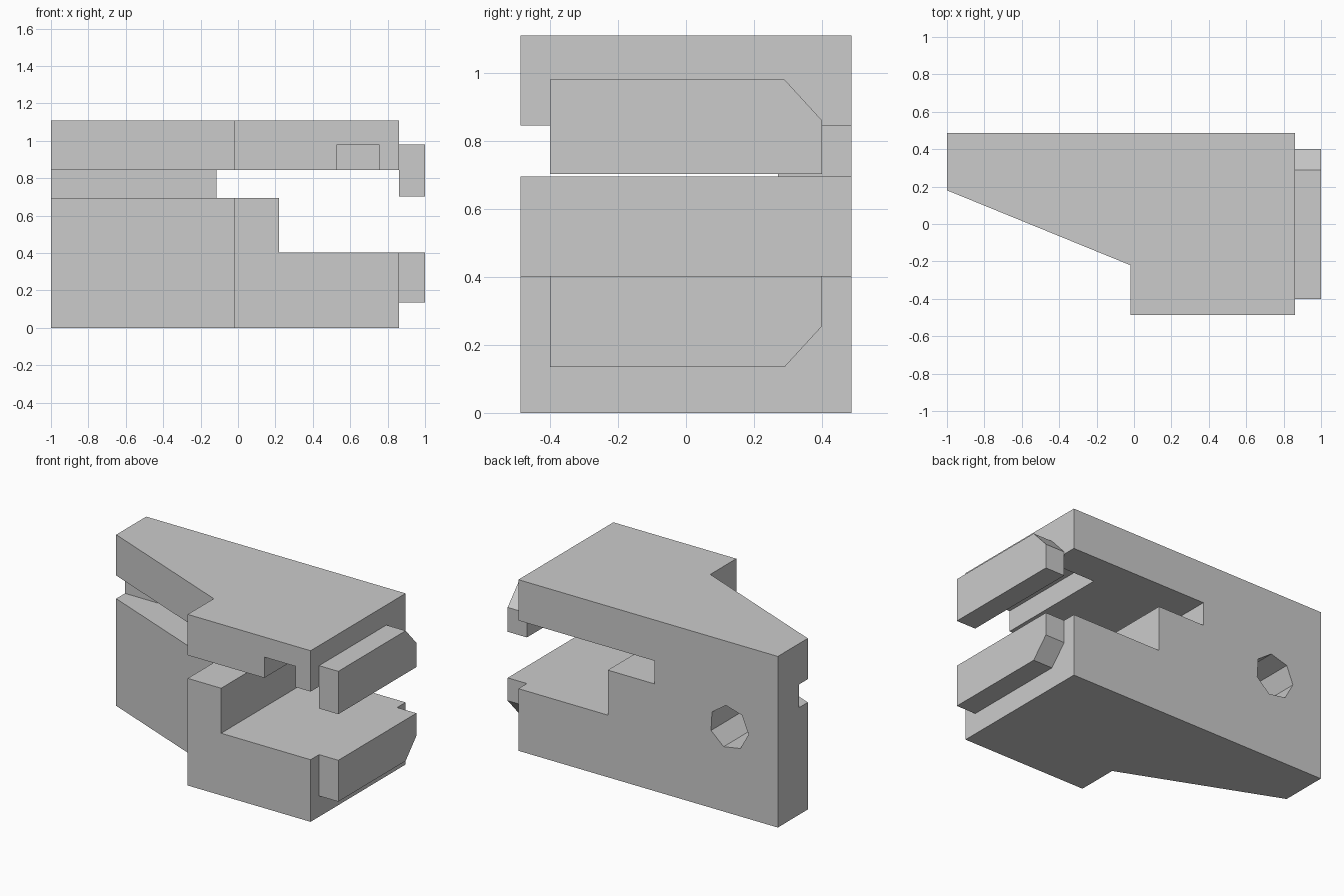
import bpy, bmesh
from math import cos, sin, radians, tau
from mathutils import Vector

if "Cube" in bpy.data.objects:
    bpy.data.objects.remove(bpy.data.objects["Cube"])

# Maps from a 2D profile plus extrusion depth to 3D
AXES = {
    'Z': lambda a, b, d: (a, b, d),
    'Y': lambda a, b, d: (a, d, b),
    'X': lambda a, b, d: (d, a, b),
}


def prism(name, profile, axis, lo, hi):
    """Extrude a flat profile along an axis from lo to hi."""
    bm = bmesh.new()
    face = bm.faces.new([bm.verts.new(AXES[axis](a, b, lo)) for a, b in profile])
    ext = bmesh.ops.extrude_face_region(bm, geom=[face])
    moved = [v for v in ext['geom'] if isinstance(v, bmesh.types.BMVert)]
    bmesh.ops.translate(bm, verts=moved, vec=Vector(AXES[axis](0, 0, hi - lo)))
    bmesh.ops.recalc_face_normals(bm, faces=bm.faces)
    mesh = bpy.data.meshes.new(name)
    bm.to_mesh(mesh)
    bm.free()
    obj = bpy.data.objects.new(name, mesh)
    bpy.context.collection.objects.link(obj)
    return obj


def rect(a0, b0, a1, b1):
    return [(a0, b0), (a1, b0), (a1, b1), (a0, b1)]


def cut(target, cutter):
    """Subtract the cutter, then remove it."""
    cutter.hide_render = True
    mod = target.modifiers.new(cutter.name, 'BOOLEAN')
    mod.operation, mod.solver, mod.object = 'DIFFERENCE', 'EXACT', cutter
    bpy.context.view_layer.objects.active = target
    bpy.ops.object.modifier_apply(modifier=mod.name)
    bpy.data.objects.remove(cutter)


# Main block, tapered towards the left
body = prism("body", [(-1, 0.487), (-1, 0.18), (-0.02, -0.22), (-0.02, -0.487),
                      (0.862, -0.487), (0.862, 0.487)], 'Z', 0, 1.11)

# Horizontal slot, leaving a spine at the back left
cut(body, prism("slot_cutter", [(-2, -2), (2, -2), (2, 2), (-0.115, 2),
                                (-0.115, 0.27), (-2, 0.27)], 'Z', 0.695, 0.845))
# Lower step, open to the right
cut(body, prism("step_cutter", rect(0.22, 0.403, 2, 0.77), 'Y', -2, 2))
# Groove under the top slab, open to the front
cut(body, prism("groove_cutter", rect(0.53, 0.77, 0.755, 0.98), 'Y', -2, 0.27))
# Seven-sided blind hole in the back
hole = [(-0.65 + 0.14 * cos(radians(29) + tau * i / 7),
         0.555 + 0.14 * sin(radians(29) + tau * i / 7)) for i in range(7)]
cut(body, prism("hole_cutter", hole, 'Y', 0.19, 1))

# Two chamfered tabs on the right end, mirrored in height
for name, inner, outer, chamfer in (("upper_tab", 0.702, 0.98, 0.86),
                                    ("lower_tab", 0.403, 0.135, 0.255)):
    prism(name, [(-0.4, inner), (0.4, inner), (0.4, chamfer),
                 (0.29, outer), (-0.4, outer)], 'X', 0.862, 1)
